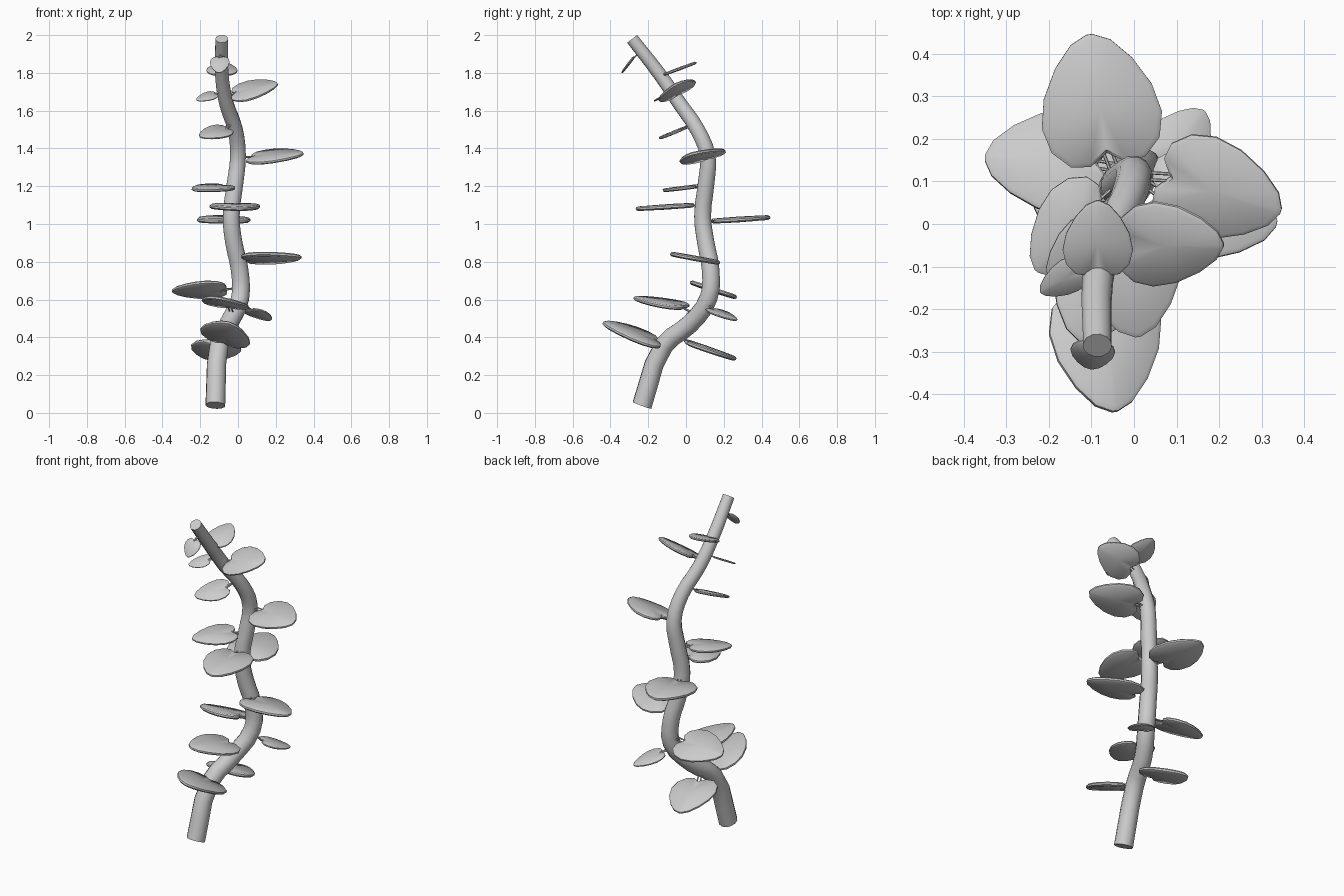
import bpy, bmesh, math
from mathutils import Vector

if "Cube" in bpy.data.objects:
    bpy.data.objects.remove(bpy.data.objects["Cube"])

grey = bpy.data.materials.new("plant_grey")
grey.diffuse_color = (0.6, 0.6, 0.6, 1)
grey.use_nodes = True
grey.node_tree.nodes["Principled BSDF"].inputs["Base Color"].default_value = grey.diffuse_color

# centre line of the stem: x, y, z, radius
STEM = [(-0.12, -0.233, 0.04, .053), (-0.10, -0.115, 0.36, .051), (-0.05, 0.02, 0.47, .05),
        (0.012, 0.12, 0.61, .049), (0.008, 0.13, 0.76, .048), (-0.022, 0.105, 0.9, .047),
        (-0.036, 0.088, 1.04, .046), (-0.015, 0.107, 1.22, .045), (0, 0.115, 1.36, .043),
        (-0.015, 0.06, 1.5, .041), (-0.062, -0.035, 1.64, .039), (-0.085, -0.13, 1.78, .037),
        (-0.086, -0.285, 1.98, .034)]

# leaves: back of the lobes, tip, width, sideways slope
LEAVES = [
    ((-0.095, -0.275, 1.885), (-0.10, -0.34, 1.80), .105, 0),
    ((-0.085, -0.12, 1.79), (-0.085, 0.055, 1.855), .165, 0),
    ((-0.035, -0.045, 1.685), (0.21, -0.05, 1.74), .22, .5),
    ((-0.115, -0.10, 1.69), (-0.22, -0.16, 1.655), .09, -.45),
    ((-0.05, -0.01, 1.505), (-0.2, -0.13, 1.46), .16, -.35),
    ((0.06, 0.12, 1.35), (0.345, 0.03, 1.37), .25, .28),
    ((-0.06, 0.07, 1.20), (-0.23, -0.11, 1.18), .21, -.1),
    ((-0.03, 0.04, 1.10), (0.01, -0.265, 1.08), .27, 0),
    ((-0.06, 0.14, 1.015), (-0.105, 0.445, 1.035), .285, 0),
    ((0.03, 0.075, 0.815), (0.335, 0.0, 0.825), .27, -.18),
    ((-0.06, 0.14, 0.655), (-0.35, 0.155, 0.645), .26, .33),
    ((-0.035, 0.0, 0.56), (-0.125, -0.275, 0.61), .25, -.1),
    ((0.06, 0.13, 0.55), (0.165, 0.265, 0.49), .15, 0),
    ((-0.08, -0.14, 0.37), (-0.045, -0.44, 0.475), .275, -.3),
    ((-0.10, 0.0, 0.375), (-0.145, 0.265, 0.285), .27, .1)]

# half outline of a leaf: position along it, share of the half width
HALF = [(0.09, 0), (0.0, .3), (0.02, .62), (0.15, .9), (0.34, 1),
        (0.56, .9), (0.78, .64), (0.94, .33), (1.0, .05)]
OUTLINE = HALF + [(a, -b) for a, b in HALF[:0:-1]]


def finish(obj):
    obj.data.materials.clear()
    obj.data.materials.append(grey)
    bpy.ops.object.select_all(action='DESELECT')
    obj.select_set(True)
    bpy.context.view_layer.objects.active = obj
    bpy.ops.object.shade_smooth_by_angle(angle=math.radians(40))


def tube(name, points, resolution, sides):
    cu = bpy.data.curves.new(name, 'CURVE')
    cu.dimensions = '3D'
    cu.bevel_depth = 1
    cu.bevel_resolution = sides
    cu.resolution_u = resolution
    cu.use_fill_caps = True
    sp = cu.splines.new('BEZIER')
    sp.bezier_points.add(len(points) - 1)
    for bp, p in zip(sp.bezier_points, points):
        bp.co, bp.radius = p[:3], p[3]
        bp.handle_left_type = bp.handle_right_type = 'AUTO'
    obj = bpy.data.objects.new(name, cu)
    bpy.context.collection.objects.link(obj)
    bpy.ops.object.select_all(action='DESELECT')
    obj.select_set(True)
    bpy.context.view_layer.objects.active = obj
    bpy.ops.object.convert(target='MESH')
    finish(bpy.context.object)


def nearest_on_stem(p):
    best = None
    for a, b in zip(STEM, STEM[1:]):
        a, b = Vector(a[:3]), Vector(b[:3])
        t = max(0, min(1, (p - a).dot(b - a) / (b - a).length_squared))
        q = a.lerp(b, t)
        if best is None or (q - p).length < (best - p).length:
            best = q
    return best


def leaf(i, start, tip, width, slope):
    start, tip = Vector(start), Vector(tip)
    along = tip - start
    side = Vector((-along.y, along.x, 0)).normalized()
    side.z = slope
    side.normalize()
    up = along.cross(side).normalized()
    thick = 0.045 * width
    bm = bmesh.new()

    def ring(scale, height):
        return [bm.verts.new(start + along * (.45 + (a - .45) * scale)
                             + side * (b * scale * width / 2) + up * height)
                for a, b in OUTLINE]

    # rounded rim between an upper and a lower face
    rings = [ring(.93, thick), ring(1, thick * .4), ring(1, -thick * .4), ring(.93, -thick)]
    n = len(OUTLINE)
    for lo, hi in zip(rings, rings[1:]):
        for k in range(n):
            m = (k + 1) % n
            bm.faces.new((lo[k], lo[m], hi[m], hi[k]))
    for r, h in ((rings[0], thick * 1.2), (rings[-1], -thick * 1.2)):
        c = bm.verts.new(start + along * .45 + up * h)
        for k in range(n):
            bm.faces.new((r[k], r[(k + 1) % n], c))
    bmesh.ops.recalc_face_normals(bm, faces=bm.faces)
    me = bpy.data.meshes.new(f"leaf_{i}")
    bm.to_mesh(me)
    bm.free()
    obj = bpy.data.objects.new(f"leaf_{i}", me)
    bpy.context.collection.objects.link(obj)
    finish(obj)

    # pair of thin stalks joining the leaf notch to the stem
    notch, root = start + along * .13, nearest_on_stem(start)
    for s in (-1, 1):
        off = side * (s * .035 * width)
        tube(f"leaf_stalk_{i}", [(*(root + off), .004), (*(notch + off), .004)], 1, 1)


tube("stem", STEM, 3, 4)
for i, spec in enumerate(LEAVES, 1):
    leaf(i, *spec)
